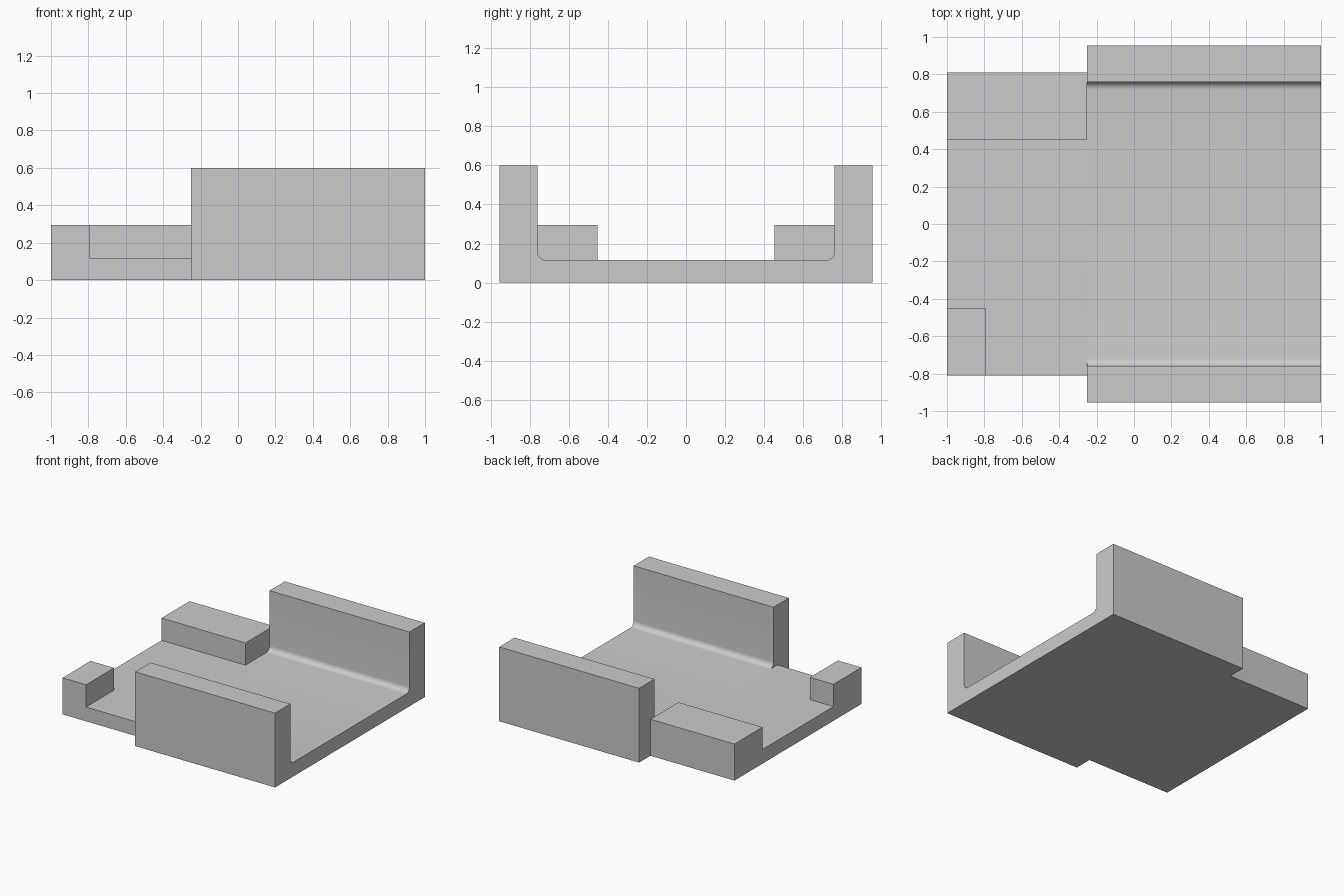
import bpy
import bmesh
from math import sin, cos, pi

cube = bpy.data.objects.get("Cube")
if cube:
    bpy.data.objects.remove(cube, do_unlink=True)

grey = bpy.data.materials.new("light grey")
grey.use_nodes = True
colour = (0.6, 0.6, 0.6, 1)
grey.diffuse_color = colour
grey.node_tree.nodes["Principled BSDF"].inputs["Base Color"].default_value = colour

FLOOR, BLOCK, WALL = 0.115, 0.295, 0.6
STEP = -0.25            # where the tall walls begin
INNER, OUTER = 0.76, 0.955
SIDE, LIP = 0.81, 0.453  # outer and inner sides of the low blocks
FILLET = 0.042


def extrude_profile(name, profile, x0, x1):
    """Extrude a closed (y, z) profile along x."""
    bm = bmesh.new()
    face = bm.faces.new([bm.verts.new((x0, y, z)) for y, z in profile])
    ext = bmesh.ops.extrude_face_region(bm, geom=[face])
    verts = [g for g in ext["geom"] if isinstance(g, bmesh.types.BMVert)]
    bmesh.ops.translate(bm, verts=verts, vec=(x1 - x0, 0, 0))
    bmesh.ops.recalc_face_normals(bm, faces=bm.faces)
    mesh = bpy.data.meshes.new(name)
    bm.to_mesh(mesh)
    bm.free()
    mesh.materials.append(grey)
    obj = bpy.data.objects.new(name, mesh)
    bpy.context.collection.objects.link(obj)
    return obj


# Channel: floor with two tall walls and rounded inner corners
half = [(OUTER, 0), (OUTER, WALL), (INNER, WALL)]
for i in range(9):
    a = i / 8 * pi / 2
    half.append((INNER - FILLET + FILLET * cos(a), FLOOR + FILLET - FILLET * sin(a)))
profile = half + [(-y, z) for y, z in reversed(half)]
channel = extrude_profile("channel", profile, STEP, 1)

# Narrower end: a low block on the back, and a short one at the front corner
back = [(SIDE, 0), (SIDE, BLOCK), (LIP, BLOCK), (LIP, FLOOR)]
notch = [(-SIDE, FLOOR), (-SIDE, 0)]
end_plate = extrude_profile("end_plate", back + notch, -0.79, STEP)
corner = [(-y, z) for y, z in reversed(back)]
end_stop = extrude_profile("end_stop", back + corner, -1, -0.79)

# Smooth only the rounded corners
bpy.ops.object.select_all(action="DESELECT")
channel.select_set(True)
bpy.context.view_layer.objects.active = channel
bpy.ops.object.shade_smooth_by_angle(angle=pi / 6)
